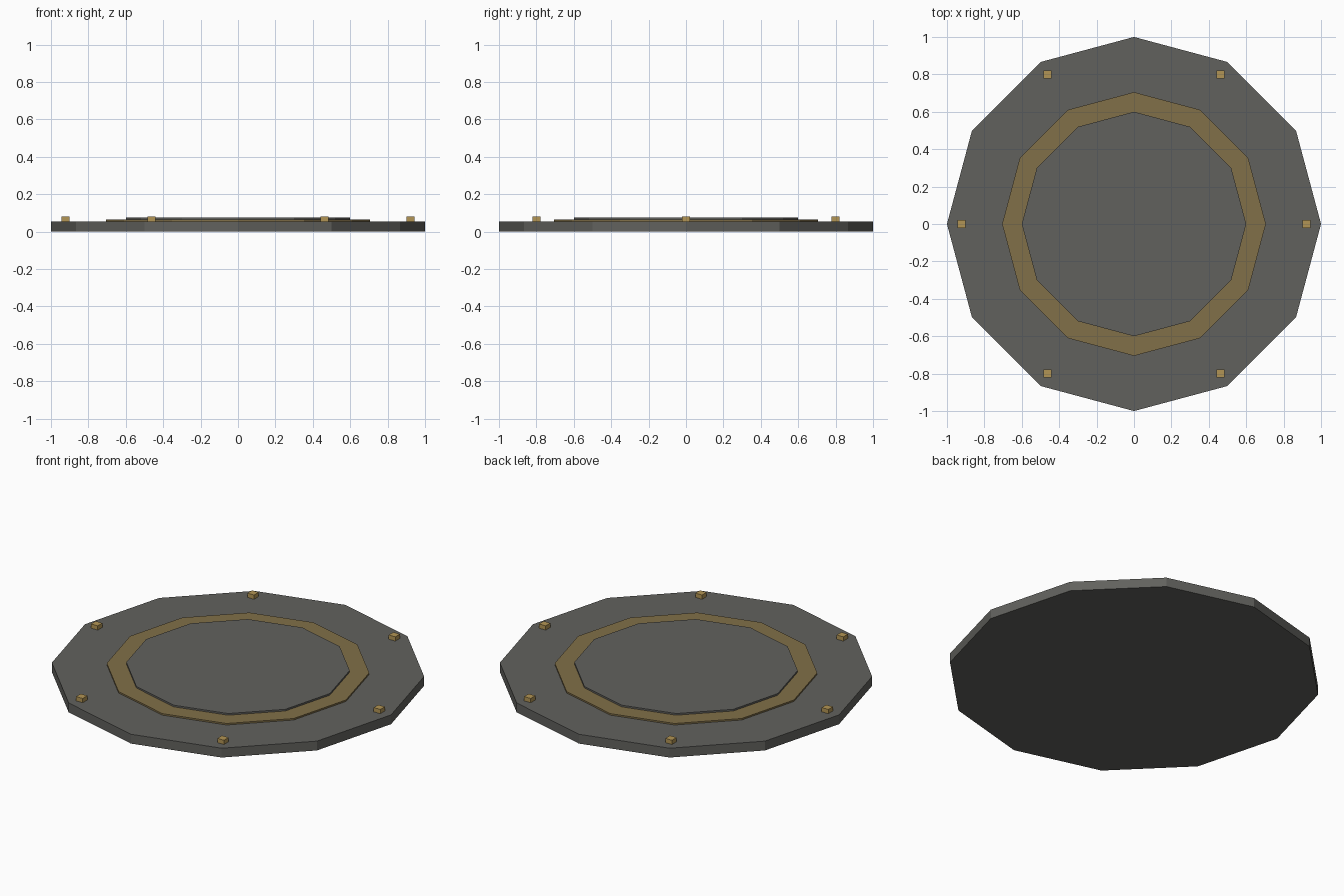
import bpy
from math import cos, sin, radians

if "Cube" in bpy.data.objects:
    bpy.data.objects.remove(bpy.data.objects["Cube"])


def material(name, color):
    m = bpy.data.materials.new(name)
    m.diffuse_color = (*color, 1)
    m.use_nodes = True
    m.node_tree.nodes["Principled BSDF"].inputs["Base Color"].default_value = m.diffuse_color
    return m


stone = material("dark_stone", (0.12, 0.12, 0.11))
bronze = material("dull_bronze", (0.22, 0.16, 0.065))
brass = material("brass", (0.45, 0.30, 0.09))


def plate(name, radius, z0, z1, mat):
    bpy.ops.mesh.primitive_cylinder_add(vertices=12, radius=radius, depth=z1 - z0,
                                        location=(0, 0, (z0 + z1) / 2))
    ob = bpy.context.object
    ob.name = name
    ob.data.materials.append(mat)


# Stacked twelve-sided plates
plate("base_plate", 1.0, 0.0, 0.055, stone)
plate("trim_ring", 0.705, 0.055, 0.064, bronze)
plate("centre_plate", 0.6, 0.064, 0.074, stone)

# Six square studs around the rim
for i in range(6):
    a = radians(60 * i)
    bpy.ops.mesh.primitive_cube_add(size=1, location=(0.923 * cos(a), 0.923 * sin(a), 0.067))
    stud = bpy.context.object
    stud.name = f"rim_stud_{i + 1}"
    stud.scale = (0.043, 0.043, 0.026)
    stud.data.materials.append(brass)
